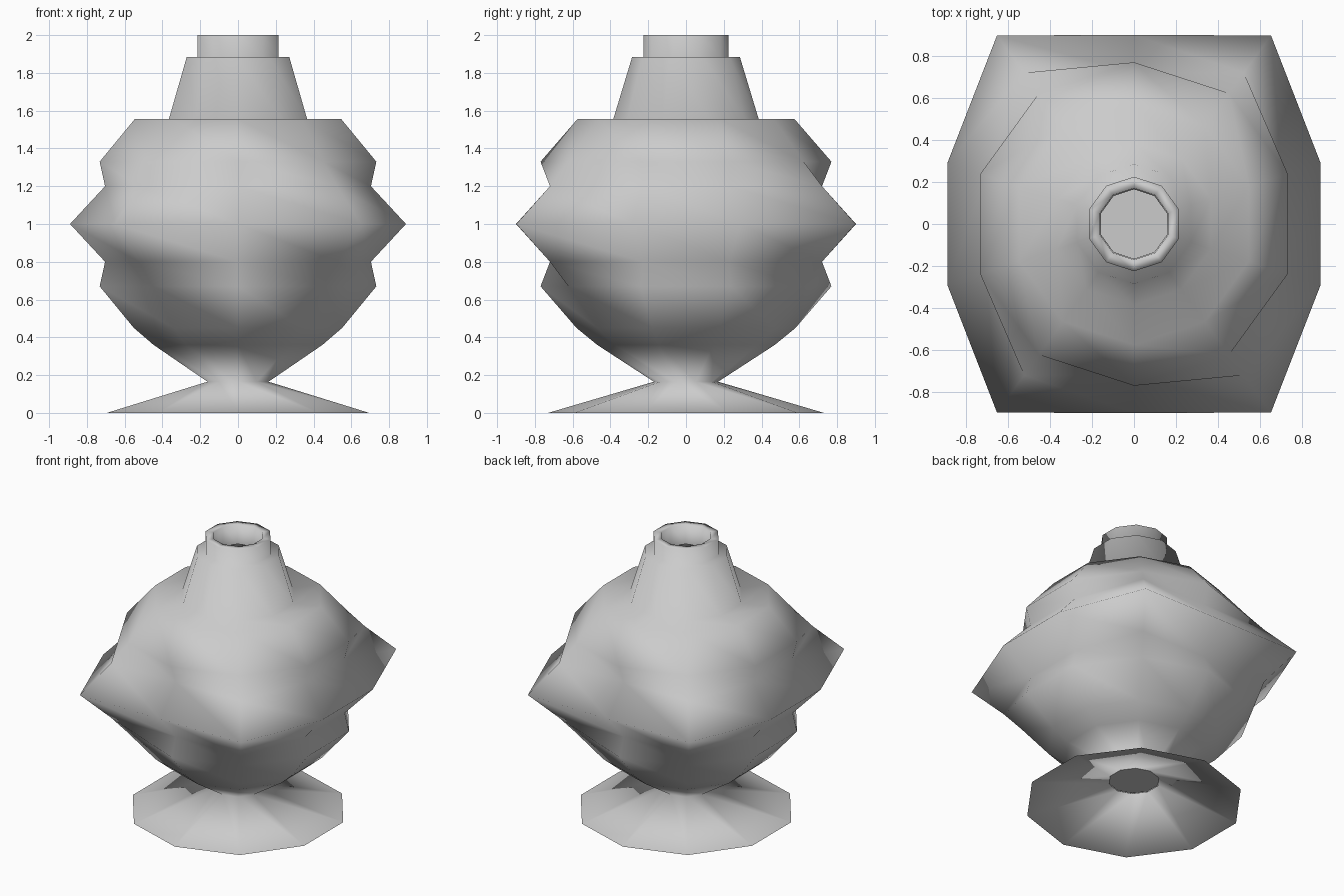
import bpy
import bmesh
from math import sin, cos, pi

cube = bpy.data.objects.get("Cube")
if cube:
    bpy.data.objects.remove(cube, do_unlink=True)

SIDES = 10

clay = bpy.data.materials.new("light_grey_clay")
clay.use_nodes = True
grey = (0.6, 0.6, 0.6, 1)
clay.diffuse_color = grey
clay.node_tree.nodes["Principled BSDF"].inputs["Base Color"].default_value = grey

# Each ring: height, then radius near the x axis, at the corners, on the y axis
def even(z, r):
    return (z, r, r, r)

profile = [
    even(0, 0.73),               # foot rim
    even(0.165, 0.17),           # waist
    even(0.36, 0.47),
    even(0.45, 0.58),
    even(0.67, 0.77),            # lower shoulder
    (0.80, 0.74, 0.89, 0.72),    # lower groove
    (1.00, 0.935, 1.11, 0.90),   # squared middle ridge
    (1.20, 0.74, 0.89, 0.72),    # upper groove
    even(1.33, 0.77),            # upper shoulder
    even(1.555, 0.575),
    even(1.555, 0.385),          # neck
    even(1.885, 0.285),
    even(1.885, 0.225),          # collar
    even(2.0, 0.225),
    even(2.0, 0.17),             # mouth
    even(1.86, 0.165),
]


def ring(bm, z, side, corner, front):
    radii = (side, corner, front, corner, side)
    verts = []
    for i in range(SIDES):
        a = pi / SIDES + i * 2 * pi / SIDES
        r = radii[i % 5]
        verts.append(bm.verts.new((r * cos(a), r * sin(a), z)))
    return verts


bm = bmesh.new()
rings = [ring(bm, *p) for p in profile]
for low, high in zip(rings, rings[1:]):
    for i in range(SIDES):
        j = (i + 1) % SIDES
        bm.faces.new((low[i], low[j], high[i]))
        bm.faces.new((low[j], high[j], high[i]))

# Floor inside the waist, kept separate so its edge stays crisp
floor = ring(bm, *even(0.17, 0.172))
bm.faces.new(floor)

for f in bm.faces:
    f.smooth = len(f.verts) == 3

mesh = bpy.data.meshes.new("vase")
bm.to_mesh(mesh)
bm.free()
mesh.materials.append(clay)
vase = bpy.data.objects.new("vase", mesh)
bpy.context.collection.objects.link(vase)
